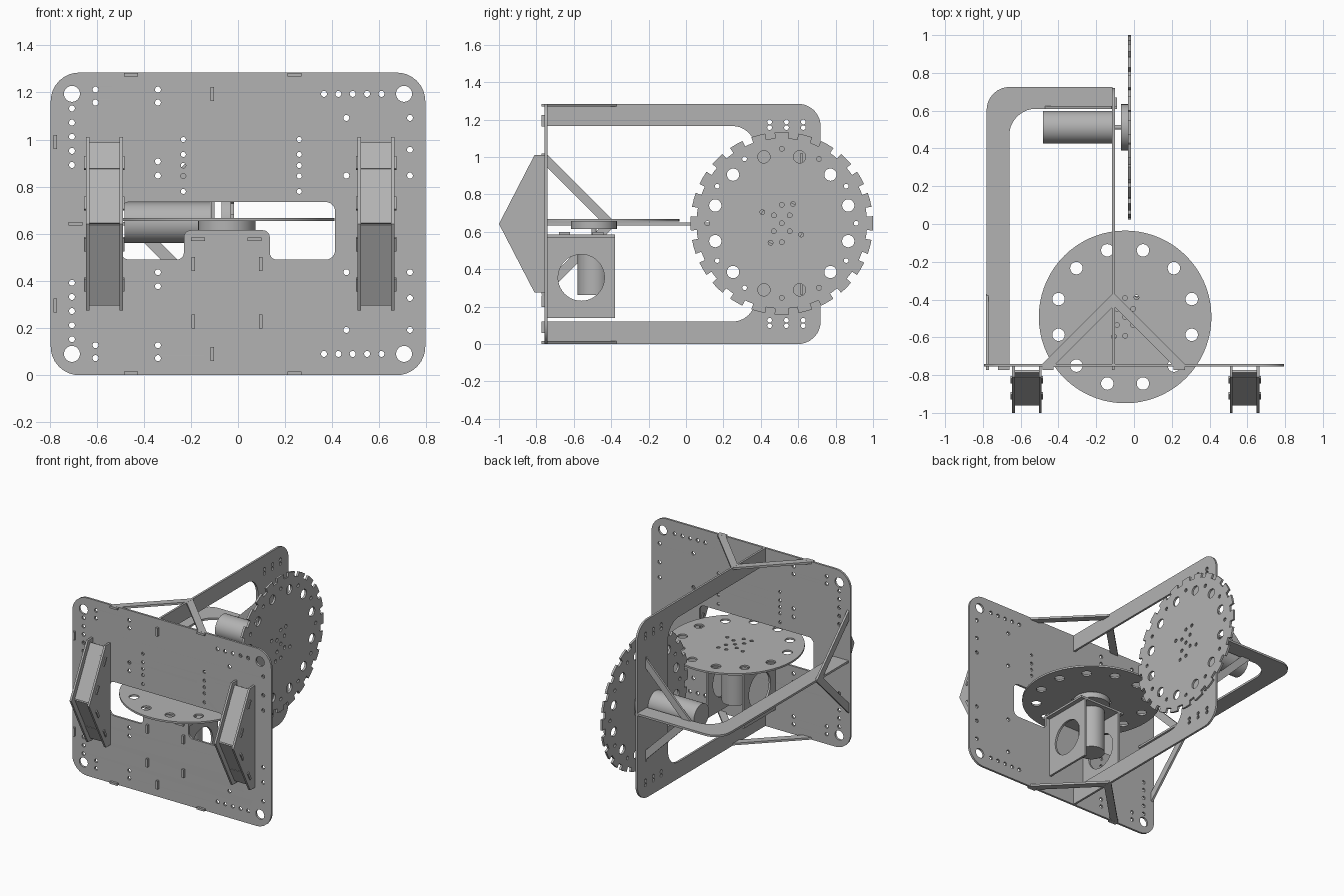
import bpy, bmesh
from math import sin, cos, pi, tan, radians
from mathutils import Matrix, Vector

if "Cube" in bpy.data.objects:
    bpy.data.objects.remove(bpy.data.objects["Cube"])

grey = bpy.data.materials.new("plain_grey")
grey.use_nodes = True
grey.diffuse_color = (0.45, 0.45, 0.45, 1)
grey.node_tree.nodes["Principled BSDF"].inputs["Base Color"].default_value = grey.diffuse_color

T = 0.015                       # sheet thickness
MID = 0.642                     # height of the symmetry plane
AXES = {"XY": ((1, 0, 0), (0, 1, 0), (0, 0, 1)),
        "XZ": ((1, 0, 0), (0, 0, 1), (0, -1, 0)),
        "YZ": ((0, 1, 0), (0, 0, 1), (1, 0, 0))}


def finish(name, bm):
    me = bpy.data.meshes.new(name)
    bm.to_mesh(me)
    bm.free()
    ob = bpy.data.objects.new(name, me)
    bpy.context.collection.objects.link(ob)
    me.materials.append(grey)
    bpy.ops.object.select_all(action="DESELECT")
    ob.select_set(True)
    bpy.context.view_layer.objects.active = ob
    bpy.ops.object.shade_smooth_by_angle(angle=radians(30))
    return ob


def circle(u, v, r, n=16):
    return [(u + r * cos(2 * pi * i / n), v + r * sin(2 * pi * i / n)) for i in range(n)]


def ring(u, v, radius, r, count, start=0.0, n=20):
    return [circle(u + radius * cos(start + 2 * pi * i / count),
                   v + radius * sin(start + 2 * pi * i / count), r, n) for i in range(count)]


def fillet(corners, steps=8):
    """Outline from (u, v, radius) corners."""
    out = []
    for i, (u, v, r) in enumerate(corners):
        p = Vector((u, v))
        if not r:
            out.append((u, v))
            continue
        a = (Vector(corners[i - 1][:2]) - p).normalized()
        b = (Vector(corners[(i + 1) % len(corners)][:2]) - p).normalized()
        half = a.angle(b) / 2
        centre = p + (a + b).normalized() * (r / sin(half))
        s, e = p + a * (r / tan(half)) - centre, p + b * (r / tan(half)) - centre
        for k in range(steps + 1):
            d = s.lerp(e, k / steps).normalized() * r
            out.append(tuple(centre + d))
    return out


def plate(name, plane, at, loops, thick=T):
    """Sheet cut to the first loop, with the other loops as holes."""
    cu = bpy.data.curves.new(name, "CURVE")
    cu.dimensions, cu.fill_mode, cu.extrude = "2D", "BOTH", thick / 2
    for loop in loops:
        sp = cu.splines.new("POLY")
        sp.points.add(len(loop) - 1)
        for p, (u, v) in zip(sp.points, loop):
            p.co = (u, v, 0, 1)
        sp.use_cyclic_u = True
    tmp = bpy.data.objects.new(name + "_curve", cu)
    bpy.context.collection.objects.link(tmp)
    me = bpy.data.meshes.new_from_object(tmp.evaluated_get(bpy.context.evaluated_depsgraph_get()))
    bm = bmesh.new()
    bm.from_mesh(me)
    bpy.data.objects.remove(tmp)
    bpy.data.meshes.remove(me)
    bpy.data.curves.remove(cu)
    bmesh.ops.remove_doubles(bm, verts=bm.verts, dist=1e-5)
    u, v, w = (Vector(a) for a in AXES[plane])
    m = Matrix((u, v, w)).transposed().to_4x4()
    m.translation = Vector([abs(c) * at for c in w])
    bm.transform(m)
    bmesh.ops.recalc_face_normals(bm, faces=bm.faces)
    return finish(name, bm)


def cylinder(name, axis, centre, r, length):
    bm = bmesh.new()
    bmesh.ops.create_cone(bm, cap_ends=True, segments=48, radius1=r, radius2=r, depth=length)
    rot = Matrix.Rotation(pi / 2, 4, "Y") if axis == "X" else Matrix()
    bm.transform(Matrix.Translation(centre) @ rot)
    return finish(name, bm)


def box(name, centre, size, tilt=0.0):
    bm = bmesh.new()
    bmesh.ops.create_cube(bm, size=1)
    bm.transform(Matrix.Translation(centre) @ Matrix.Rotation(tilt, 4, "X") @ Matrix.Diagonal((*size, 1)))
    return finish(name, bm)


# Front plate with window, corner holes and mirrored bolt holes
holes = []
cols = {-0.705: (0.49, 0.43, 0.37, 0.31, 0.25), -0.605: (0.57, 0.515), -0.34: (0.57, 0.515, 0.265, 0.205),
        0.46: (0.45, 0.205), 0.73: (0.45, 0.315, 0.205)}
for s in (1, -1):
    for x, offsets in cols.items():
        holes += [circle(x, MID + s * o, 0.013, 10) for o in offsets]
    holes += [circle(0.365 + 0.061 * i, MID + s * 0.552, 0.013, 10) for i in range(5)]
    holes += [circle(x, MID + s * 0.552, 0.034, 28) for x in (-0.705, 0.705)]
for x in (-0.232, 0.26):
    holes += [circle(x, z, 0.011, 10) for z in (1.0, 0.937, 0.89, 0.845, 0.78)]
window = fillet([(-0.5, 0.49, 0.04), (-0.23, 0.49, 0.03), (-0.23, 0.615, 0.03), (0.135, 0.615, 0.03),
                 (0.135, 0.49, 0.03), (0.412, 0.49, 0.04), (0.412, 0.735, 0.04), (-0.5, 0.735, 0.04)])
outer = fillet([(s * 0.795, z, 0.12) for s, z in ((-1, 0), (1, 0), (1, 1.284), (-1, 1.284))])
plate("front_plate", "XZ", -0.748, [outer, window] + holes)

# Tabs showing on the face of the front plate
flat, tall = (0.06, 0.03, T), (T, 0.03, 0.06)
tabs = [(x, z, flat) for x in (-0.455, 0.24) for z in (0.008, 1.276)]
tabs += [(-0.775, z, tall) for z in (0.295, 0.989)] + [(-0.11, z, tall) for z in (0.09, 1.194)]
tabs += [(x, z, tall) for x in (-0.19, 0.097) for z in (0.228, 0.472)]
tabs += [(-0.69, MID, flat), (-0.17, 0.577, flat), (0.07, 0.577, flat)]
for x, z, size in tabs:
    box("front_tab", (x, -0.757, z), size)

# Vertical side plate, a C shape reaching back to the wheel
side = fillet([(-0.745, 0, 0), (0.72, 0, 0.12), (0.72, 1.284, 0.12), (-0.745, 1.284, 0), (-0.745, 1.165, 0),
               (0.37, 1.165, 0.12), (0.37, 0.12, 0.12), (-0.745, 0.12, 0)])
bolts = [circle(y, MID + s * o, 0.013, 10) for y in (0.447, 0.537, 0.627) for o in (0.515, 0.545) for s in (1, -1)]
plate("side_plate", "YZ", -0.108, [side] + bolts)

# Horizontal hook plate carrying the rear motor
hook = fillet([(-0.78, -0.745, 0), (-0.66, -0.745, 0), (-0.66, 0.61, 0.14), (-0.115, 0.61, 0),
               (-0.115, 0.725, 0), (-0.78, 0.725, 0.12)])
plate("hook_plate", "XY", MID, [hook])
box("hook_tab", (-0.105, 0.64, MID), (0.03, 0.06, T))


# Open V braces
def brace(name, plane, at, mid, base, tip, v_first):
    d = 1 if tip > base else -1
    h = abs(tip - base)
    pts = [(-h, 0), (0, h), (h, 0), (h - 0.07, 0), (0, h - 0.07), (0.07 - h, 0)]
    pts = [(mid + a, base + d * b) for a, b in pts]
    plate(name, plane, at, [[(b, a) for a, b in pts] if v_first else pts])


brace("top_brace", "XY", 1.276, -0.108, -0.742, -0.364, False)
brace("bottom_brace", "XY", 0.008, -0.108, -0.742, -0.364, False)
brace("outer_side_brace", "YZ", -0.777, MID, -0.742, -0.37, True)
brace("rear_brace", "XZ", 0.617, MID, -0.112, -0.48, True)
for z in (0.295, 0.989):
    box("rear_brace_tab", (-0.105, 0.617, z), (0.03, T, 0.06))

# Rear toothed wheel, hub, shaft and motor
WY = 0.512
centre_holes = lambda u, v: ring(u, v, 0.1, 0.013, 4, 0, 10)[1::2] + ring(u, v, 0.06, 0.013, 4, pi / 4, 10) \
    + ring(u, v, 0.12, 0.013, 4, pi / 3, 10) + [circle(u, v, 0.013, 10)]
teeth, N = [], 24
for i in range(N):
    for frac, r in ((-0.3, 0.456), (-0.3, 0.488), (0, 0.488), (0.3, 0.488), (0.3, 0.456), (0.5, 0.456)):
        a = pi / 2 + 2 * pi * (i + frac) / N
        teeth.append((WY + r * cos(a), 0.645 + r * sin(a)))
plate("toothed_wheel", "YZ", -0.024, [teeth] + ring(WY, 0.645, 0.368, 0.033, 12, pi / 12)
      + ring(WY, 0.645, 0.398, 0.013, 12, 0, 10) + centre_holes(WY, 0.645))
cylinder("wheel_hub", "X", (-0.05, WY, 0.645), 0.122, 0.038)
cylinder("wheel_shaft", "X", (-0.09, WY, 0.645), 0.013, 0.07)
cylinder("rear_motor", "X", (-0.299, WY, 0.647), 0.087, 0.366)

# Front turntable, hub, shaft and upright motor
DX, DY = -0.047, -0.492
plate("turntable_disc", "XY", 0.661, [circle(DX, DY, 0.457, 72)] + ring(DX, DY, 0.365, 0.033, 12, pi / 12)
      + centre_holes(DX, DY), 0.013)
cylinder("turntable_hub", "Z", (DX, DY, 0.635), 0.122, 0.04)
cylinder("turntable_shaft", "Z", (DX, DY, 0.6), 0.013, 0.05)
cylinder("upright_motor", "Z", (DX, DY, 0.418), 0.087, 0.312)

# Bracket around the upright motor
for x in (-0.19, 0.097):
    cheek = [(-0.742, 0.14), (-0.38, 0.14), (-0.38, 0.575), (-0.742, 0.575)]
    plate("bracket_cheek", "YZ", x, [cheek, circle(-0.56, 0.355, 0.124, 40)])
    for y in (-0.65, -0.47):
        box("bracket_tab", (x, y, 0.583), (T, 0.06, 0.03))
plate("bracket_top", "XY", 0.577, [[(-0.23, -0.742), (0.135, -0.742), (0.135, -0.38), (-0.23, -0.38)]])

# Pair of pointed front bumpers: two cheeks, two sloping panels and their tabs
cheek = [(-0.755, 0.275), (-0.755, 1.01), (-0.81, 1.01), (-1.0, MID), (-0.81, 0.275)]
slope = 0.476
for cx in (-0.567, 0.586):
    for s in (-1, 1):
        plate("bumper_cheek", "YZ", cx + s * 0.071, [cheek])
        panel_z = MID + s * 0.172
        box("bumper_panel", (cx, -0.867, panel_z), (0.128, T, 0.385), -s * slope)
        for k in (-0.092, 0.092):
            centre = (cx, -0.867 + abs(k) * (1 if k * s > 0 else -1) * sin(slope),
                      panel_z + k * cos(slope) * 1.05)
            box("bumper_tab", centre, (0.172, T, 0.06), -s * slope)
